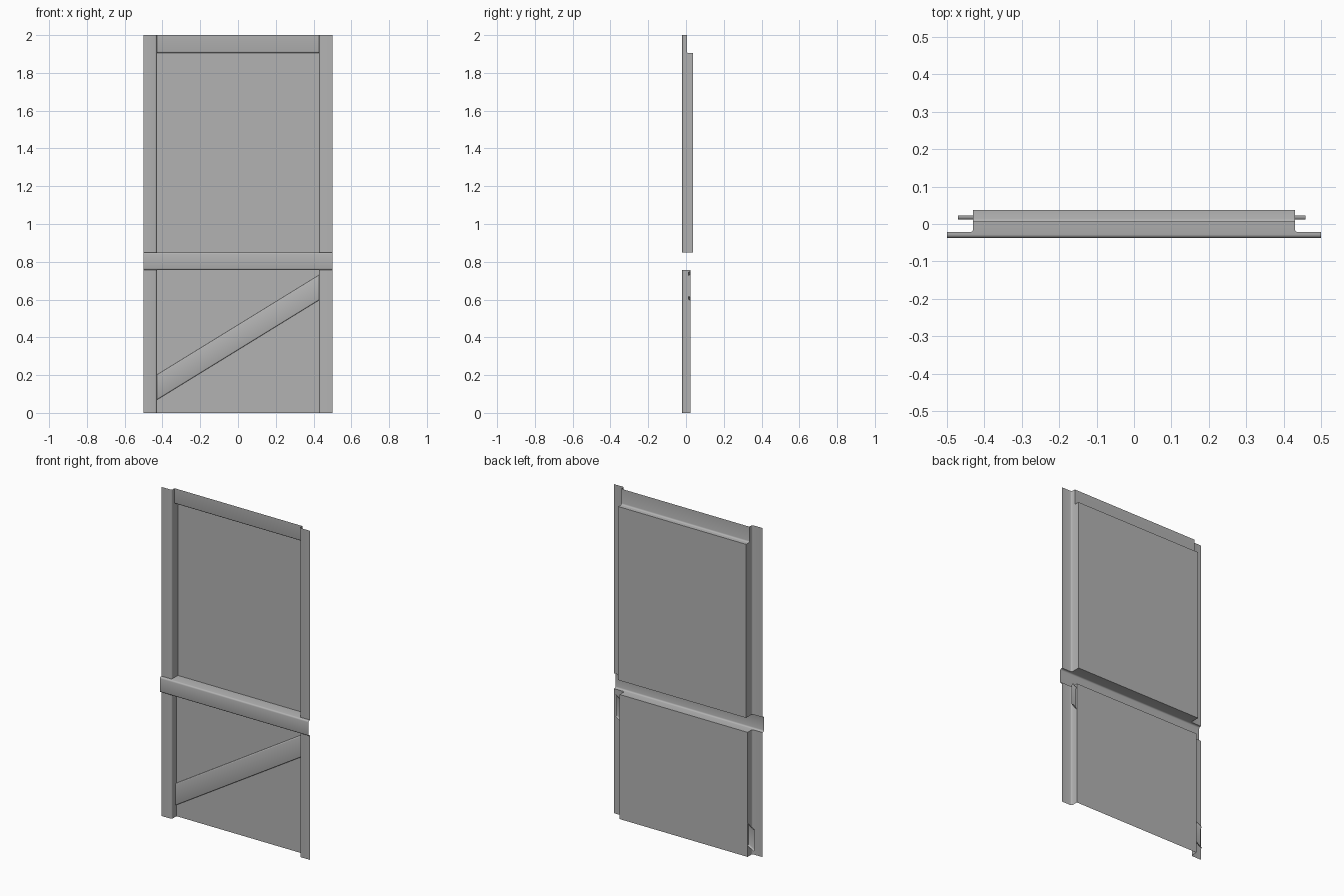
import bpy, bmesh, math

cube = bpy.data.objects.get("Cube")
if cube:
    bpy.data.objects.remove(cube)

grey = bpy.data.materials.new("plain grey")
grey.use_nodes = True
colour = (0.45, 0.45, 0.45, 1)
grey.diffuse_color = colour
grey.node_tree.nodes["Principled BSDF"].inputs["Base Color"].default_value = colour

INNER, OUTER, TOP = 0.43, 0.5, 2.0      # opening, outside edge, height
RAIL_LOW, RAIL_HIGH, HEAD = 0.757, 0.85, 1.905
FRONT, FLANGE, RECESS = -0.037, -0.022, 0.005
UPPER_BACK, LOWER_BACK = 0.037, 0.023
R = 0.009                               # pressed edge radius


def arc(cx, cy, start, end, r=R, steps=3):
    angles = [math.radians(start + (end - start) * i / steps) for i in range(steps + 1)]
    return [(cx + r * math.cos(a), cy + r * math.sin(a)) for a in angles]


def sheet(name, *grids):
    """Thin sheet made of one or more grids; each grid is a list of point rows."""
    bm = bmesh.new()
    for grid in grids:
        rows = [[bm.verts.new(p) for p in row] for row in grid]
        for a, b in zip(rows, rows[1:]):
            for i in range(len(a) - 1):
                bm.faces.new((a[i], a[i + 1], b[i + 1], b[i]))
    bmesh.ops.remove_doubles(bm, verts=bm.verts, dist=1e-5)
    bmesh.ops.recalc_face_normals(bm, faces=bm.faces)
    bm.faces.ensure_lookup_table()
    # Turn the sheet so that its outside looks forward
    if sum(f.normal.y * f.calc_area() for f in bm.faces) > 0:
        bmesh.ops.reverse_faces(bm, faces=bm.faces)
    mesh = bpy.data.meshes.new(name)
    bm.to_mesh(mesh)
    bm.free()
    mesh.materials.append(grey)
    obj = bpy.data.objects.new(name, mesh)
    bpy.context.collection.objects.link(obj)
    bpy.ops.object.select_all(action='DESELECT')
    obj.select_set(True)
    bpy.context.view_layer.objects.active = obj
    bpy.ops.object.shade_smooth_by_angle(angle=math.radians(40))


def panel(name, y, low, high):
    sheet(name, [[(x, y, z) for x in (-INNER, INNER)] for z in (low, high)])


# Flat panels
panel("upper_panel", UPPER_BACK, RAIL_HIGH, HEAD)
panel("lower_panel", LOWER_BACK, 0, RAIL_LOW)

# Top rail with a rounded lower lip
lip = arc(RECESS + R, HEAD + R, 270, 180)
head_profile = [(UPPER_BACK, HEAD)] + lip + [(RECESS, TOP)]
sheet("top_rail", [[(x, y, z) for y, z in head_profile] for x in (-INNER, INNER)])

# Side stiles: flat flange, rounded corner, return running back to the panel
stile_edge = [(OUTER, FLANGE)] + arc(INNER + R, FLANGE + R, 270, 180)


def stile_grid(side, stations):
    return [[(side * x, y, z) for x, y in stile_edge + [(INNER, back)]]
            for back, z in stations]


for side, label in ((1, "left"), (-1, "right")):
    sheet(f"{label}_upper_stile",
          stile_grid(side, [(UPPER_BACK, RAIL_HIGH), (UPPER_BACK, HEAD)]),
          stile_grid(side, lip + [(RECESS, TOP)]))
    sheet(f"{label}_lower_stile",
          stile_grid(side, [(LOWER_BACK, 0), (LOWER_BACK, RAIL_LOW)]))

# Middle rail: its ends are trimmed to sit on the stiles
rail_front = (arc(FRONT + R, RAIL_HIGH - R, 90, 180)
              + arc(FRONT + R, RAIL_LOW + R, 180, 270))


def rail_row(x, top_back, low_back):
    profile = [(top_back, RAIL_HIGH)] + rail_front + [(low_back, RAIL_LOW)]
    return [(x, y, z) for y, z in profile]


sheet("middle_rail",
      [rail_row(x, UPPER_BACK, LOWER_BACK) for x in (-INNER, INNER)],
      *[[rail_row(s * x, y, y) for x, y in stile_edge] for s in (1, -1)])

# Diagonal brace, its ends tucked behind the stiles
BRACE_FRONT, BRACE_HEIGHT, r = 0.012, 0.133, 0.007
slope = 0.615
brace_profile = ([(LOWER_BACK, BRACE_HEIGHT)]
                 + arc(BRACE_FRONT + r, BRACE_HEIGHT - r, 90, 180, r)
                 + arc(BRACE_FRONT + r, r, 180, 270, r)
                 + [(LOWER_BACK, 0)])
sheet("diagonal_brace",
      [[(x, y, 0.333 + slope * x + h) for y, h in brace_profile]
       for x in (-0.47, 0.458)])
